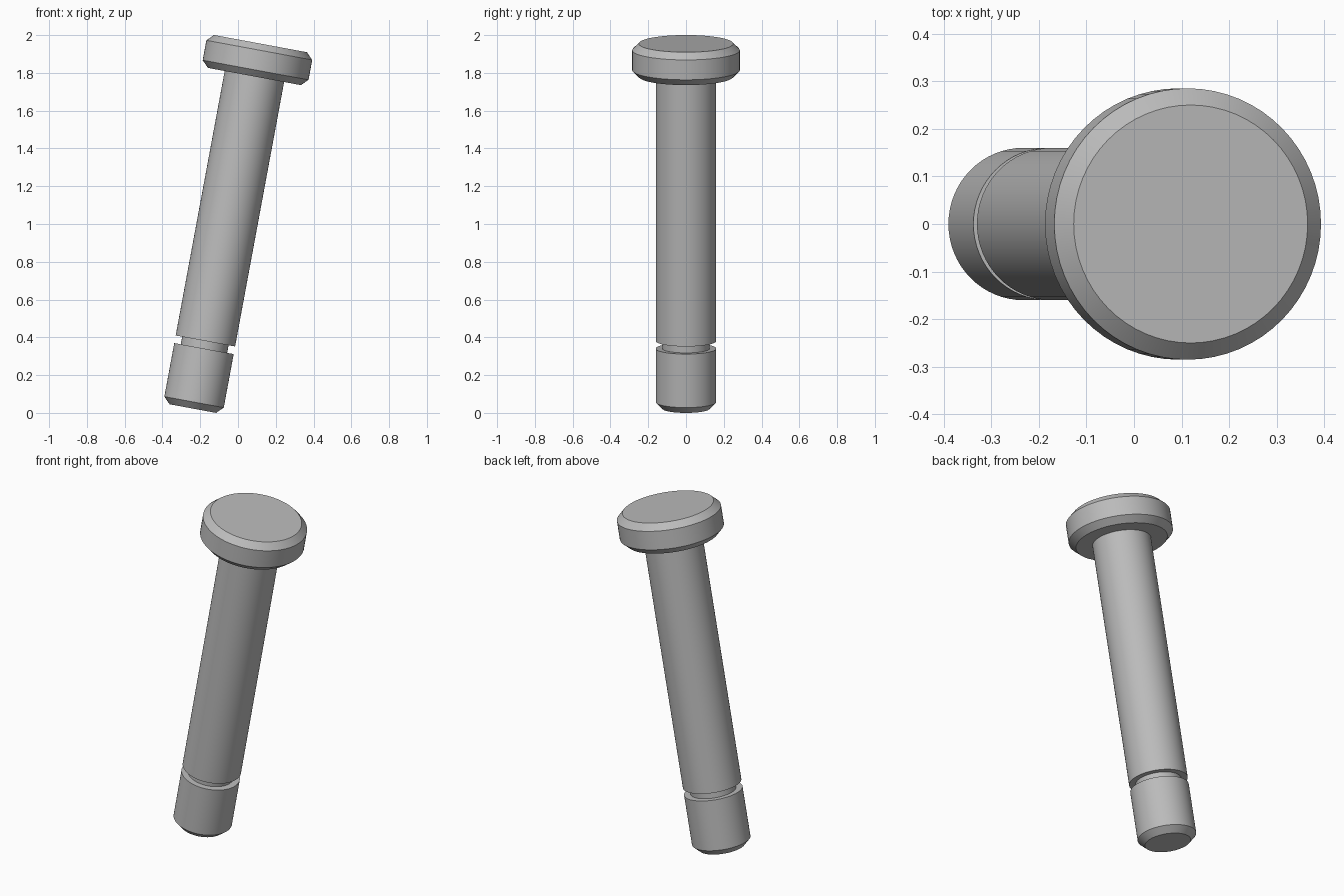
import bpy
import bmesh
import math
from mathutils import Matrix

cube = bpy.data.objects.get("Cube")
if cube:
    bpy.data.objects.remove(cube, do_unlink=True)

SEGMENTS = 64
TILT = math.radians(10.5)

# Plain steel
steel = bpy.data.materials.new("steel_grey")
steel.use_nodes = True
colour = (0.5, 0.5, 0.5, 1.0)
steel.diffuse_color = colour
steel.node_tree.nodes["Principled BSDF"].inputs["Base Color"].default_value = colour

# Dimensions along the pin axis
SHAFT_R, HEAD_R, GROOVE_R = 0.16, 0.285, 0.125
CHAMFER = 0.035
LENGTH, HEAD_BASE = 1.965, 1.788
GROOVE_LOW, GROOVE_HIGH = 0.323, 0.364

# Half section (radius, height) from the tip to the head
profile = [
    (SHAFT_R - CHAMFER, 0), (SHAFT_R, CHAMFER),
    (SHAFT_R, GROOVE_LOW), (GROOVE_R, GROOVE_LOW),
    (GROOVE_R, GROOVE_HIGH), (SHAFT_R, GROOVE_HIGH),
    (SHAFT_R, HEAD_BASE), (HEAD_R - CHAMFER, HEAD_BASE),
    (HEAD_R, HEAD_BASE + CHAMFER), (HEAD_R, LENGTH - CHAMFER),
    (HEAD_R - CHAMFER, LENGTH),
]


def ring(bm, radius, height):
    angles = [math.tau * i / SEGMENTS for i in range(SEGMENTS)]
    return [bm.verts.new((radius * math.cos(a), radius * math.sin(a), height))
            for a in angles]


# Turned pin: rings bridged along the section, capped at both ends
bm = bmesh.new()
rings = [ring(bm, r, h) for r, h in profile]
for low, high in zip(rings, rings[1:]):
    for i in range(SEGMENTS):
        j = (i + 1) % SEGMENTS
        bm.faces.new((low[i], low[j], high[j], high[i]))
bm.faces.new(rings[0][::-1])
bm.faces.new(rings[-1])

# Lean towards +x, with the tip resting on the floor
tip_lift = (SHAFT_R - CHAMFER) * math.sin(TILT)
bm.transform(Matrix.Translation((-0.239, 0, tip_lift)) @ Matrix.Rotation(TILT, 4, "Y"))
bmesh.ops.recalc_face_normals(bm, faces=bm.faces)

mesh = bpy.data.meshes.new("grooved_pin")
bm.to_mesh(mesh)
bm.free()
mesh.materials.append(steel)
pin = bpy.data.objects.new("grooved_pin", mesh)
bpy.context.collection.objects.link(pin)

bpy.ops.object.select_all(action="DESELECT")
pin.select_set(True)
bpy.context.view_layer.objects.active = pin
bpy.ops.object.shade_smooth_by_angle(angle=math.radians(30))
